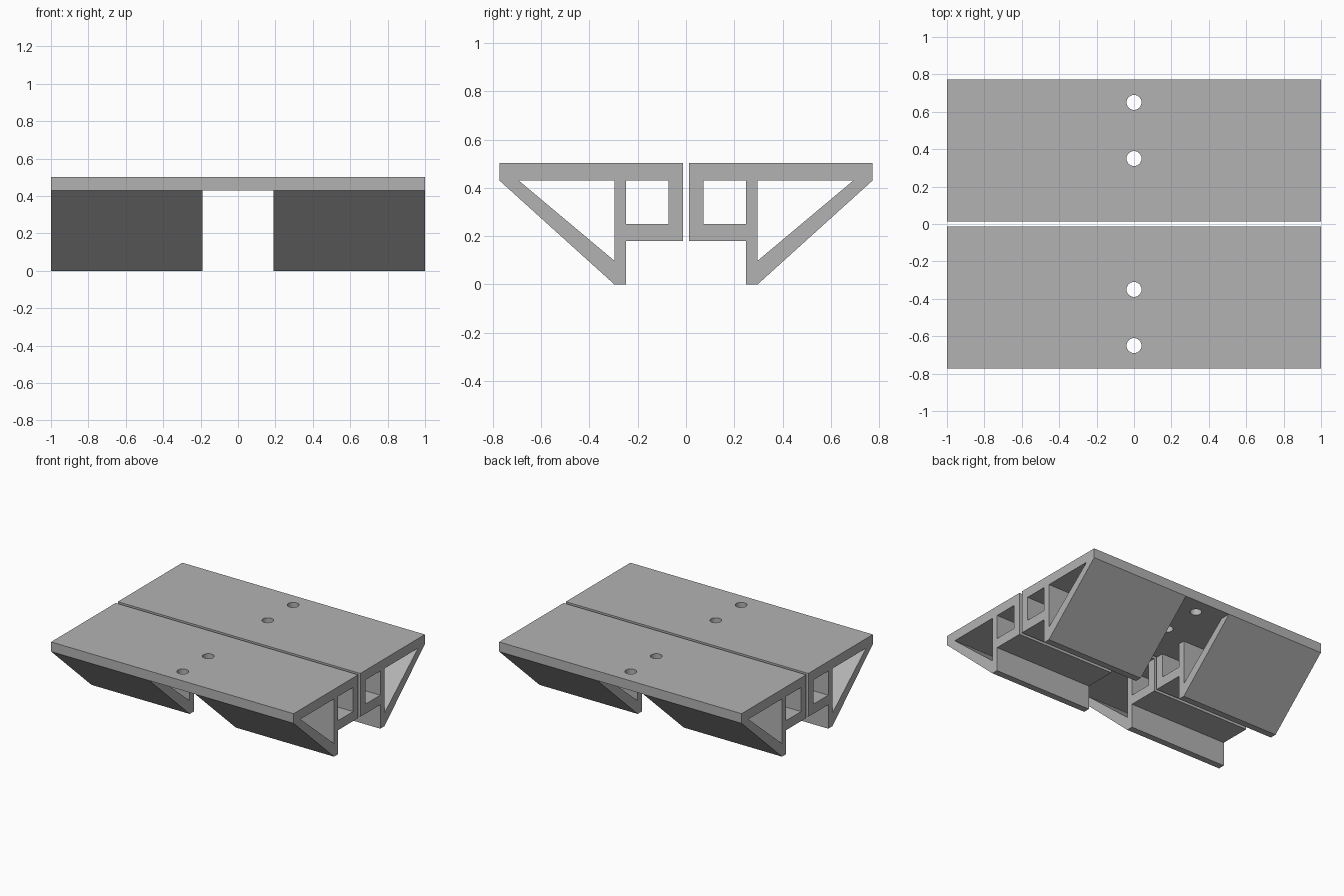
import bpy, bmesh

if "Cube" in bpy.data.objects:
    bpy.data.objects.remove(bpy.data.objects["Cube"])

grey = bpy.data.materials.new("plain grey")
grey.use_nodes = True
COLOUR = (0.45, 0.45, 0.45, 1)
grey.diffuse_color = COLOUR
grey.node_tree.nodes["Principled BSDF"].inputs["Base Color"].default_value = COLOUR

UNDERSIDE = 0.43


def prism(name, profile, half_length, side):
    """Extrude a (y, z) profile along x, mirrored in y by side."""
    bm = bmesh.new()
    face = bm.faces.new([bm.verts.new((-half_length, side * y, z)) for y, z in profile])
    grown = bmesh.ops.extrude_face_region(bm, geom=[face])["geom"]
    moved = [v for v in grown if isinstance(v, bmesh.types.BMVert)]
    bmesh.ops.translate(bm, verts=moved, vec=(2 * half_length, 0, 0))
    bmesh.ops.recalc_face_normals(bm, faces=bm.faces)
    mesh = bpy.data.meshes.new(name)
    bm.to_mesh(mesh)
    bm.free()
    mesh.materials.append(grey)
    obj = bpy.data.objects.new(name, mesh)
    bpy.context.collection.objects.link(obj)
    return obj


def cut(obj, cutter):
    cutter.hide_render = True
    mod = obj.modifiers.new("cut", "BOOLEAN")
    mod.operation = "DIFFERENCE"
    mod.solver = "EXACT"
    mod.object = cutter
    bpy.context.view_layer.objects.active = obj
    bpy.ops.object.modifier_apply(modifier=mod.name)
    bpy.data.objects.remove(cutter)


outline = [(0.0125, 0.502), (0.773, 0.502), (0.773, UNDERSIDE), (0.297, 0),
           (0.248, 0), (0.248, 0.179), (0.0125, 0.179)]
square_channel = [(0.072, UNDERSIDE), (0.248, UNDERSIDE), (0.248, 0.25), (0.072, 0.25)]
triangle_channel = [(0.297, UNDERSIDE), (0.693, UNDERSIDE), (0.297, 0.098)]
middle_gap = [(-0.1, UNDERSIDE), (1, UNDERSIDE), (1, -0.1), (-0.1, -0.1)]

for side, name in ((-1, "front_rail"), (1, "back_rail")):
    rail = prism(name, outline, 1, side)
    # Hollow channels running the full length
    cut(rail, prism("square_cutter", square_channel, 1.1, side))
    cut(rail, prism("triangle_cutter", triangle_channel, 1.1, side))
    # Opening between the left and right supports
    cut(rail, prism("gap_cutter", middle_gap, 0.19, side))
    # Screw holes through the top plate
    for y in (0.35, 0.65):
        bpy.ops.mesh.primitive_cylinder_add(vertices=48, radius=0.04, depth=0.4,
                                            location=(0, side * y, 0.5))
        drill = bpy.context.object
        drill.data.materials.append(grey)
        cut(rail, drill)
    # Smooth hole walls, sharp corners elsewhere
    bpy.ops.object.select_all(action="DESELECT")
    rail.select_set(True)
    bpy.context.view_layer.objects.active = rail
    bpy.ops.object.shade_smooth_by_angle(angle=0.5)
